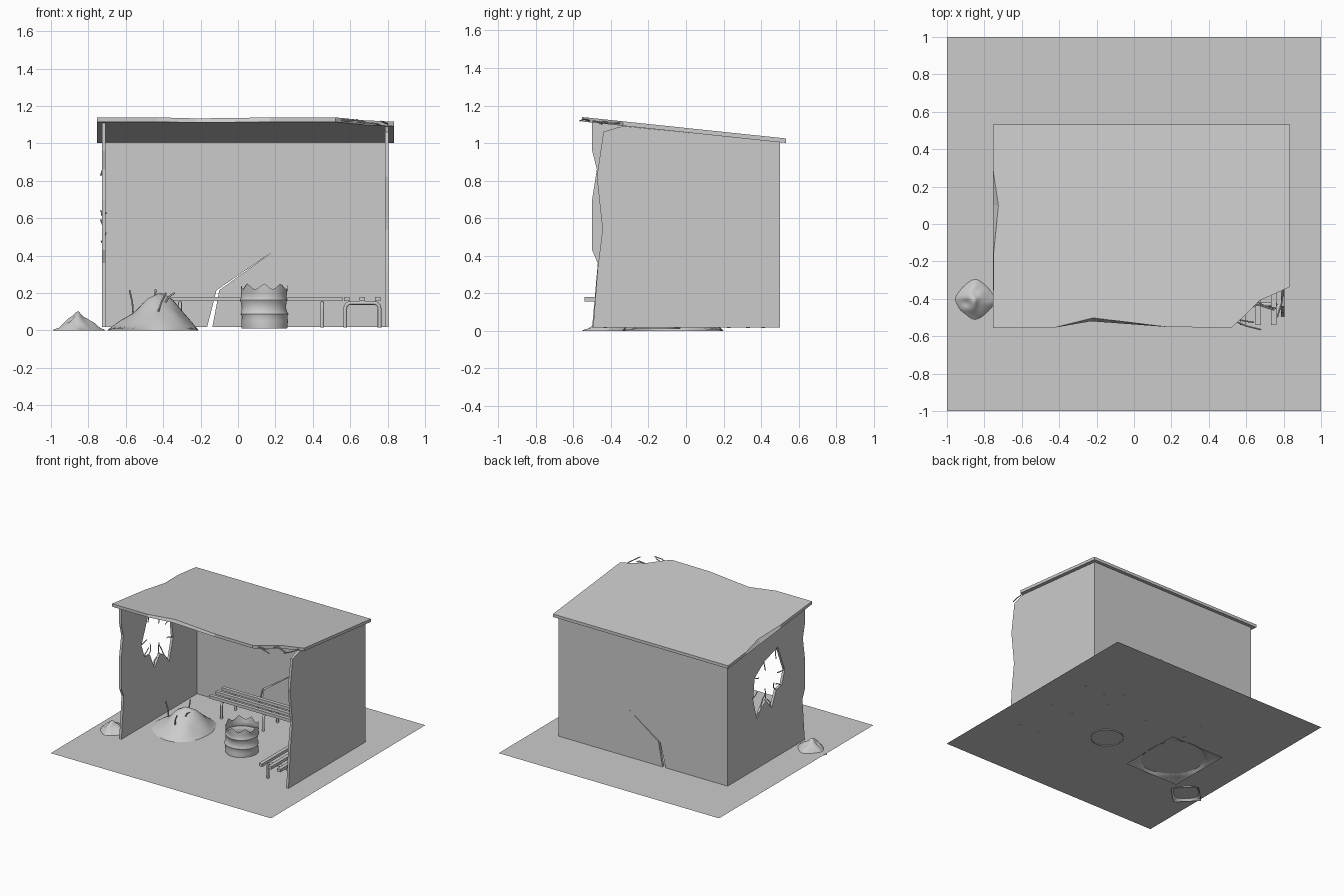
import bpy, bmesh, math, random
from mathutils import Vector, noise

if "Cube" in bpy.data.objects:
    bpy.data.objects.remove(bpy.data.objects["Cube"])

random.seed(4)
G = 0.018  # ground level


def finish(name, bm, smooth=None):
    bmesh.ops.recalc_face_normals(bm, faces=bm.faces[:])
    me = bpy.data.meshes.new(name)
    bm.to_mesh(me)
    bm.free()
    ob = bpy.data.objects.new(name, me)
    bpy.context.collection.objects.link(ob)
    if smooth:
        bpy.ops.object.select_all(action='DESELECT')
        ob.select_set(True)
        bpy.context.view_layer.objects.active = ob
        bpy.ops.object.shade_smooth_by_angle(angle=math.radians(smooth))
    return ob


def slab(name, loops, place, thick):
    """Fill outline loops (later ones are holes) and extrude into a wall."""
    bm = bmesh.new()
    for pts in loops:
        vs = [bm.verts.new(place(*p)) for p in pts]
        for i, v in enumerate(vs):
            bm.edges.new((v, vs[i - 1]))
    bmesh.ops.triangle_fill(bm, edges=bm.edges[:], use_beauty=True)
    ext = bmesh.ops.extrude_face_region(bm, geom=bm.faces[:], use_keep_orig=True)
    vs = [g for g in ext['geom'] if isinstance(g, bmesh.types.BMVert)]
    bmesh.ops.translate(bm, verts=vs, vec=thick)
    return finish(name, bm)


def tubes(name, paths, radius, res=1):
    cu = bpy.data.curves.new(name, 'CURVE')
    cu.dimensions = '3D'
    cu.bevel_depth, cu.bevel_resolution, cu.use_fill_caps = radius, res, True
    for path in paths:
        sp = cu.splines.new('POLY')
        sp.points.add(len(path) - 1)
        for pt, co in zip(sp.points, path):
            pt.co = (*co, 1)
    ob = bpy.data.objects.new(name, cu)
    bpy.context.collection.objects.link(ob)
    bpy.ops.object.select_all(action='DESELECT')
    ob.select_set(True)
    bpy.context.view_layer.objects.active = ob
    bpy.ops.object.convert(target='MESH')


# ground sheet
bm = bmesh.new()
bmesh.ops.create_grid(bm, x_segments=1, y_segments=1, size=1)
bmesh.ops.translate(bm, verts=bm.verts[:], vec=(0, 0, G))
finish("ground", bm)

# walls: left with a broken window hole, right with a chipped edge, cracked back
hole = [(-.15, .91), (-.24, .69), (-.2, .58), (-.13, .57), (-.07, .44), (0, .53),
        (.06, .5), (.12, .42), (.17, .6), (.15, .77), (.02, .86)]
left = [(.5, G), (.5, 1.006), (-.5, 1.11), (-.5, .96), (-.475, .86), (-.5, .7),
        (-.5, .43), (-.47, .36), (-.5, G)]
right = [(.5, G), (.5, 1.006), (-.33, 1.09), (-.36, 1.085), (-.44, 1.06), (-.475, .82),
         (-.445, .54), (-.47, .34), (-.495, G)]
back = [(-.725, G), (-.165, G), (-.115, .215), (.18, .417), (-.1, .215), (-.137, G),
        (.805, G), (.805, 1.006), (-.725, 1.006)]
slab("left_wall", [left, hole], lambda y, z: (-.728, y, z), (.02, 0, 0))
slab("right_wall", [right], lambda y, z: (.785, y, z), (.02, 0, 0))
slab("back_wall", [back], lambda x, z: (x, .48, z), (0, .02, 0))

# sloping roof with chipped edges: top outline and bottom outline
top = [(-.755, -.555), (-.43, -.555), (-.22, -.502), (.17, -.55), (.52, -.555),
       (.57, -.51), (.67, -.41), (.76, -.37), (.835, -.335), (.835, .532),
       (-.755, .532), (-.755, .3), (-.725, .1), (-.75, -.15)]
low = list(top)
low[2] = (-.23, -.52)
low[12], low[13] = (-.755, .1), (-.755, -.15)
bm = bmesh.new()
slope = lambda y, z: z - .105 * (y + .555)
tv = [bm.verts.new((x, y, slope(y, 1.139))) for x, y in top]
lv = [bm.verts.new((x, y, slope(y, 1.115))) for x, y in low]
caps = [bm.faces.new(tv), bm.faces.new(lv)]
for i in range(len(tv)):
    bm.faces.new((tv[i - 1], tv[i], lv[i], lv[i - 1]))
bmesh.ops.triangulate(bm, faces=caps)
finish("roof", bm)


# benches: three slats on three bent-tube legs
def bench(name, place):
    for i, v in enumerate((-.083, 0, .083)):
        bm = bmesh.new()
        bmesh.ops.create_cube(bm, size=1)
        for c in bm.verts:
            c.co = place(c.co.x * .98, v + c.co.y * .03, .168 + c.co.z * .024)
        finish(f"{name}_slat_{i}", bm)
    side = [(.092, G - .002)] + [(.062 + .03 * math.cos(a), .117 + .03 * math.sin(a))
                                 for a in (0, .4, .8, 1.2, math.pi / 2)]
    u_shape = side + [(-v, z) for v, z in reversed(side)]
    tubes(name + "_legs", [[place(u, v, z) for v, z in u_shape] for u in (-.38, 0, .38)], .01, 2)


bench("back_bench", lambda u, v, z: (u + .07, v + .32, z))
bench("side_bench", lambda u, v, z: (v + .665, u - .05, z))

# barrel: ribbed open tube with a torn rim
bm = bmesh.new()
rings, N = [], 48
for r, z in [(.122, .01), (.124, .05), (.122, .075), (.128, .088), (.122, .1), (.118, .125),
             (.122, .15), (.128, .163), (.122, .176), (.123, .2), (.125, .25)]:
    ring = []
    for k in range(N):
        a = 2 * math.pi * k / N
        zz = z - .03 * abs(math.sin(4 * a)) ** 1.5 if z > .24 else z
        rr = r + .003 * math.sin(3 * a + z * 30)
        ring.append(bm.verts.new((.14 + rr * math.cos(a), -.15 + rr * math.sin(a), zz)))
    rings.append(ring)
for a, b in zip(rings, rings[1:]):
    for k in range(N):
        bm.faces.new((a[k - 1], a[k], b[k], b[k - 1]))
finish("barrel", bm, 40)


# rubble heaps: displaced grids
def heap(name, centre, half, height, p, rot, rough, shift):
    bm = bmesh.new()
    bmesh.ops.create_grid(bm, x_segments=18, y_segments=18, size=1)
    for v in bm.verts:
        u, w = v.co.x, v.co.y
        s = u - shift * (1 - u * u)
        d = (abs(s) ** p + abs(w) ** p) ** (1 / p)
        n = noise.noise(Vector((u * 2.2, w * 2.2, height * 9)))
        h = max(0, 1 - d) ** 1.05 * height * (1 + rough * n) + .014 * (1 - max(abs(u), abs(w)) ** 8)
        x, y = u * half[0], w * half[1]
        v.co = (centre[0] + x * math.cos(rot) - y * math.sin(rot),
                centre[1] + x * math.sin(rot) + y * math.cos(rot), h)
    finish(name, bm, 60)


heap("rubble_heap", (-.455, -.07), (.245, .27), .2, 1.8, 0, .3, .15)
heap("small_heap", (-.85, -.405), (.105, .105), .095, 2.5, math.pi / 4, .6, .05)

# bent reinforcing bars: window hole, broken roof corner, heap
bars = []
for y, z in hole:
    d = Vector((0, -.03 - y, .68 - z)).normalized()
    p = Vector((-.718, y, z))
    mid = p + d * random.uniform(.03, .06)
    end = mid + d * .04 + Vector([random.uniform(-.02, .02) for _ in range(3)])
    bars.append([p - d * .02, mid, end])
tubes("window_bars", bars, .004)
tubes("roof_bars", [
    [(.54, -.52, 1.123), (.6, -.545, 1.127), (.68, -.565, 1.118)],
    [(.6, -.46, 1.117), (.66, -.43, 1.113), (.75, -.46, 1.105)],
    [(.65, -.41, 1.112), (.7, -.44, 1.11), (.76, -.45, 1.1)],
    [(.8, -.34, 1.105), (.79, -.42, 1.108), (.765, -.5, 1.118)],
    [(.55, -.51, 1.122), (.6, -.52, 1.118), (.64, -.525, 1.128)]], .004)
tubes("heap_bars", [
    [(-.56, -.1, .08), (-.565, -.1, .15), (-.58, -.11, .215)],
    [(-.4, -.12, .13), (-.37, -.13, .18), (-.34, -.14, .2)],
    [(-.43, -.2, .09), (-.41, -.23, .15), (-.385, -.24, .2)],
    [(-.45, 0, .12), (-.44, .01, .22), (-.44, 0, .26)][:2]], .005)
